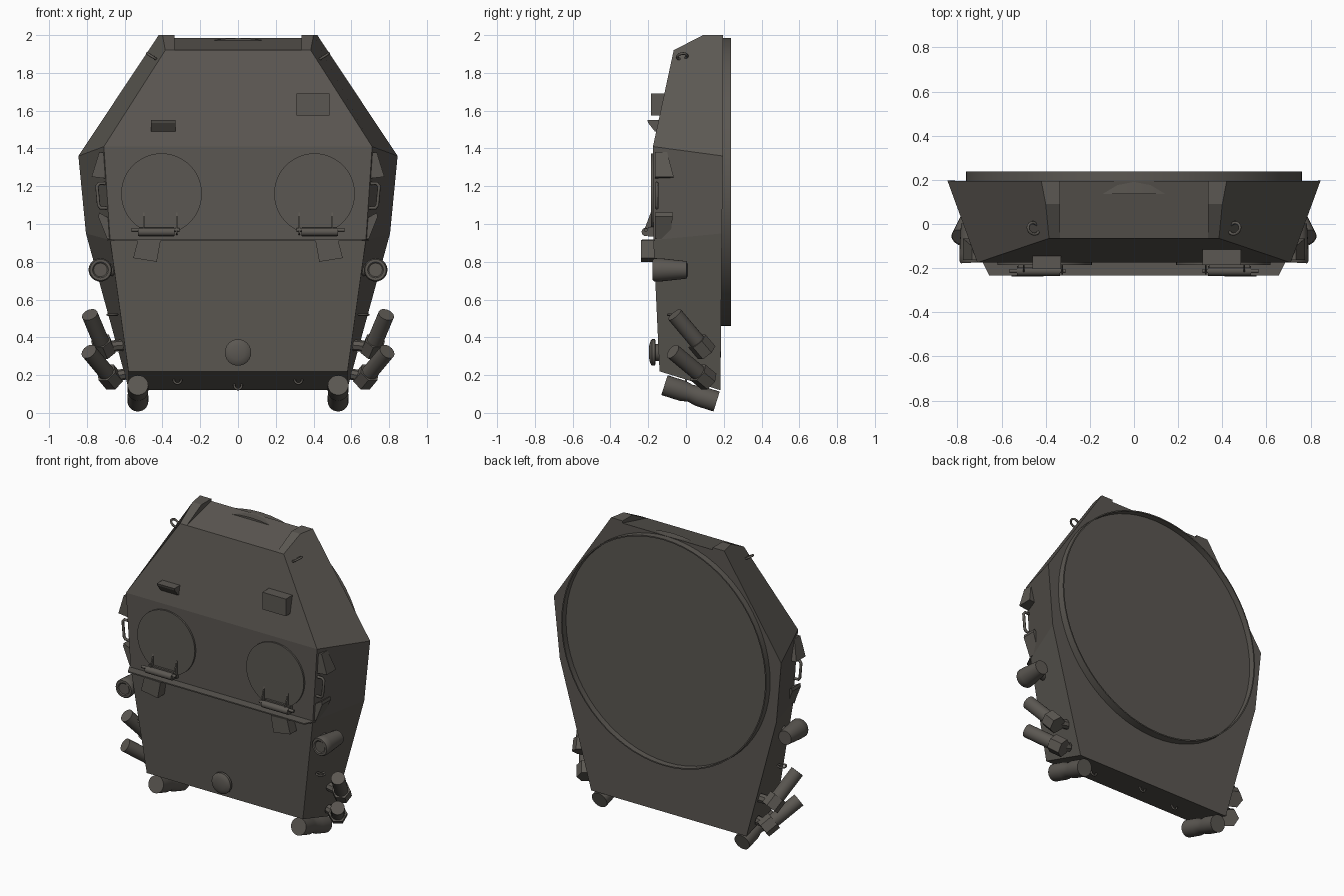
import bpy, bmesh, math
from mathutils import Vector

cube = bpy.data.objects.get("Cube")
if cube:
    bpy.data.objects.remove(cube, do_unlink=True)

paint = bpy.data.materials.new("dark olive grey")
paint.use_nodes = True
COLOR = (0.105, 0.096, 0.084, 1)
paint.diffuse_color = COLOR
paint.node_tree.nodes["Principled BSDF"].inputs["Base Color"].default_value = COLOR


def make(name, verts, faces, smooth=False):
    mesh = bpy.data.meshes.new(name)
    mesh.from_pydata(verts, [], faces)
    bm = bmesh.new()
    bm.from_mesh(mesh)
    bmesh.ops.recalc_face_normals(bm, faces=bm.faces)
    bm.to_mesh(mesh)
    bm.free()
    mesh.materials.append(paint)
    obj = bpy.data.objects.new(name, mesh)
    bpy.context.collection.objects.link(obj)
    if smooth:
        bpy.ops.object.select_all(action='DESELECT')
        obj.select_set(True)
        bpy.context.view_layer.objects.active = obj
        bpy.ops.object.shade_smooth_by_angle(angle=math.radians(35))
    return obj


def prism(name, profile, lo, hi, axis='y'):
    """Extrude an (x, z) profile along y, or a (y, z) profile along x."""
    n = len(profile)
    place = (lambda p, t: (p[0], t, p[1])) if axis == 'y' else (lambda p, t: (t, *p))
    verts = [place(p, t) for t in (lo, hi) for p in profile]
    faces = [range(n), range(n, 2 * n)]
    faces += [(i, (i + 1) % n, n + (i + 1) % n, n + i) for i in range(n)]
    return make(name, verts, [tuple(f) for f in faces])


def turned(name, a, b, rings, sides=24):
    """Solid of revolution from a to b; rings are (fraction, radius)."""
    a, b = Vector(a), Vector(b)
    turn = (b - a).to_track_quat('Z', 'Y')
    verts, faces = [], []
    for t, r in rings:
        for i in range(sides):
            w = math.tau * i / sides
            verts.append(a.lerp(b, t) + turn @ Vector((r * math.cos(w), r * math.sin(w), 0)))
    for k in range(len(rings) - 1):
        for i in range(sides):
            j = (i + 1) % sides
            faces.append((k * sides + i, k * sides + j, (k + 1) * sides + j, (k + 1) * sides + i))
    faces += [tuple(range(sides)), tuple(range((len(rings) - 1) * sides, len(rings) * sides))]
    return make(name, verts, faces, sides > 8)


def wire(name, points, radius, closed=False):
    curve = bpy.data.curves.new(name, 'CURVE')
    curve.dimensions = '3D'
    curve.bevel_depth = radius
    curve.bevel_resolution = 2
    curve.use_fill_caps = True
    line = curve.splines.new('POLY')
    line.points.add(len(points) - 1)
    for p, co in zip(line.points, points):
        p.co = (*co, 1)
    line.use_cyclic_u = closed
    curve.materials.append(paint)
    bpy.context.collection.objects.link(bpy.data.objects.new(name, curve))


def eye(name, center, u, v, r, thick):
    """Small closed ring in the plane spanned by u and v."""
    c, u, v = Vector(center), Vector(u).normalized(), Vector(v).normalized()
    steps = [math.tau * i / 16 for i in range(16)]
    wire(name, [c + r * (math.cos(w) * u + math.sin(w) * v) for w in steps], thick, True)


# Faceted hull: one half of the corners, mirrored
half = dict(
    brow=(.385, -.065, 1.92), shoulder=(.71, -.175, 1.41), waist=(.677, -.173, .915),
    chin=(.58, -.14, .22), heel=(.577, .182, .12), hip=(.805, .19, .95),
    wing=(.845, .196, 1.36), post_back=(.42, .195, 2.0), post_front=(.40, .09, 2.0),
    in_back=(.335, .195, 2.0), in_front=(.335, .09, 2.0),
    in_brow=(.335, -.065, 1.92), sill=(.335, .195, 1.985))
names = list(half)
n = len(names)
verts = list(half.values()) + [(-x, y, z) for x, y, z in half.values()]
side_faces = ["brow shoulder wing post_back post_front", "shoulder waist hip wing",
              "waist chin heel hip", "brow post_front in_front in_brow",
              "post_front post_back in_back in_front", "in_brow in_front in_back sill"]
spans = ["in_brow brow shoulder", "shoulder waist", "waist chin", "chin heel",
         "heel hip wing post_back in_back sill", "sill in_brow"]
faces = []
for text in side_faces:
    ids = [names.index(w) for w in text.split()]
    faces += [tuple(ids), tuple(n + i for i in ids)]
for text in spans:
    ids = [names.index(w) for w in text.split()]
    faces.append(tuple(ids + [n + i for i in reversed(ids)]))
make("hull", verts, faces)

# Thin-walled turntable ring on the back with a sunken floor
turned("bearing_ring", (0, .137, 1.222), (0, .237, 1.222),
       [(0, .762), (1, .762), (1, .754), (.6, .754)], 64)

# Thin ledge across the front and domed knob near the bottom
ledge = prism("front_ledge", [(-.69, .91), (.69, .91), (.69, .918), (-.69, .918)], -.233, -.165)
for v in ledge.data.vertices:
    if v.co.y < -.2:
        v.co.x *= .95
turned("vent_knob", (0, -.13, .32), (0, -.197, .32),
       [(0, .045), (.45, .045), (.5, .07), (.75, .07), (.87, .06), (.96, .038), (1, .012)])

# Sight box and periscope on the upper slope
prism("sight_box", [(.31, 1.575), (.485, 1.575), (.485, 1.69), (.31, 1.69)], -.185, -.09)
prism("periscope_hood", [(-.205, 1.55), (-.14, 1.55), (-.15, 1.49), (-.165, 1.49), (-.2, 1.535)],
      -.46, -.33, 'x')

for s, tag in ((1, "left_"), (-1, "right_")):
    def m(x, y, z):
        return (s * x, y, z)

    # Hatch with hinge
    turned(tag + "hatch", m(.405, -.16, 1.16), m(.405, -.186, 1.16), [(0, .214), (1, .214)], 48)
    turned(tag + "hinge_barrel", m(.335, -.213, .958), m(.53, -.213, .958), [(0, .022), (1, .022)], 16)
    turned(tag + "hinge_pin", m(.31, -.213, .968), m(.565, -.213, .968), [(0, .01), (1, .01)], 12)
    prism(tag + "hinge_plate", [(-.2, .935), (-.2, .985), (-.165, .985), (-.165, .935)],
          s * .34, s * .525, 'x')
    for x in (.325, .5):
        prism(tag + "hinge_arm", [(-.228, .95), (-.17, .94), (-.17, 1.06), (-.187, 1.06)],
              s * x - .004, s * x + .004, 'x')
    prism(tag + "ledge_box", [(s * x, z) for x, z in ((.41, .91), (.53, .915), (.555, .82), (.43, .8))],
          -.238, -.15)

    # Side vision blocks, grab handle and lamp
    for name, prof, top_y, low_y in (
            ("upper_block", ((.69, 1.375), (.735, 1.38), (.775, 1.25), (.69, 1.24)), -.1, -.065),
            ("lower_block", ((.69, 1.035), (.735, 1.06), (.74, 1.04), (.692, .92), (.675, .92)), -.07, -.085)):
        block = prism(tag + name, [(s * x, z) for x, z in prof], -.163, 0)
        for v in block.data.vertices:
            if v.co.y > -.1:
                v.co.y = top_y if v.co.z > 1.3 or 1 < v.co.z < 1.1 else low_y
    wire(tag + "grab_handle", [m(x, -.155, z) for x, z in
         ((.69, 1.215), (.735, 1.215), (.747, 1.2), (.738, 1.1), (.728, 1.085), (.68, 1.085))], .009)
    turned(tag + "lamp", m(.728, -.175, .757), m(.738, .005, .757),
           [(.03, .036), (0, .042), (0, .056), (.05, .062), (.25, .061), (1, .046)])
    turned(tag + "lamp_bracket", m(.64, -.06, .76), m(.73, -.06, .76), [(0, .035), (1, .035)], 12)

    # Smoke launchers with hexagonal bases
    for name, a, b in (("upper_launcher", (.785, -.06, .52), (.705, .1, .33)),
                       ("lower_launcher", (.79, -.07, .325), (.665, .11, .175))):
        turned(tag + name, m(*a), m(*b), [(0, .043), (.7, .043), (1, .043)])
        p, q = Vector(m(*a)), Vector(m(*b))
        turned(tag + name + "_base", p.lerp(q, .74), p.lerp(q, 1.06), [(0, .058), (1, .058)], 6)
        turned(tag + name + "_arm", p.lerp(q, .9), m(.6, .1, q.z + .03), [(0, .03), (1, .03)], 8)
    turned(tag + "bottom_launcher", m(.53, -.114, .147), m(.53, .162, .06),
           [(0, .055), (.35, .055), (.5, .046), (.65, .055), (1, .055)])

    # Lifting eyes
    eye(tag + "top_eye", m(.455, -.02, 1.887), (s * .3, .8, .2), (s * .8, -.2, .5), .028, .007)
    eye(tag + "side_eye", m(.665, -.07, .52), (0, 1, 0), (s, 0, 0), .026, .006)
    eye(tag + "bottom_eye", m(.32, 0, .175), (1, 0, 0), (0, 0, 1), .02, .006)
eye("center_bottom_eye", (0, .08, .145), (1, 0, 0), (0, 0, 1), .02, .006)
